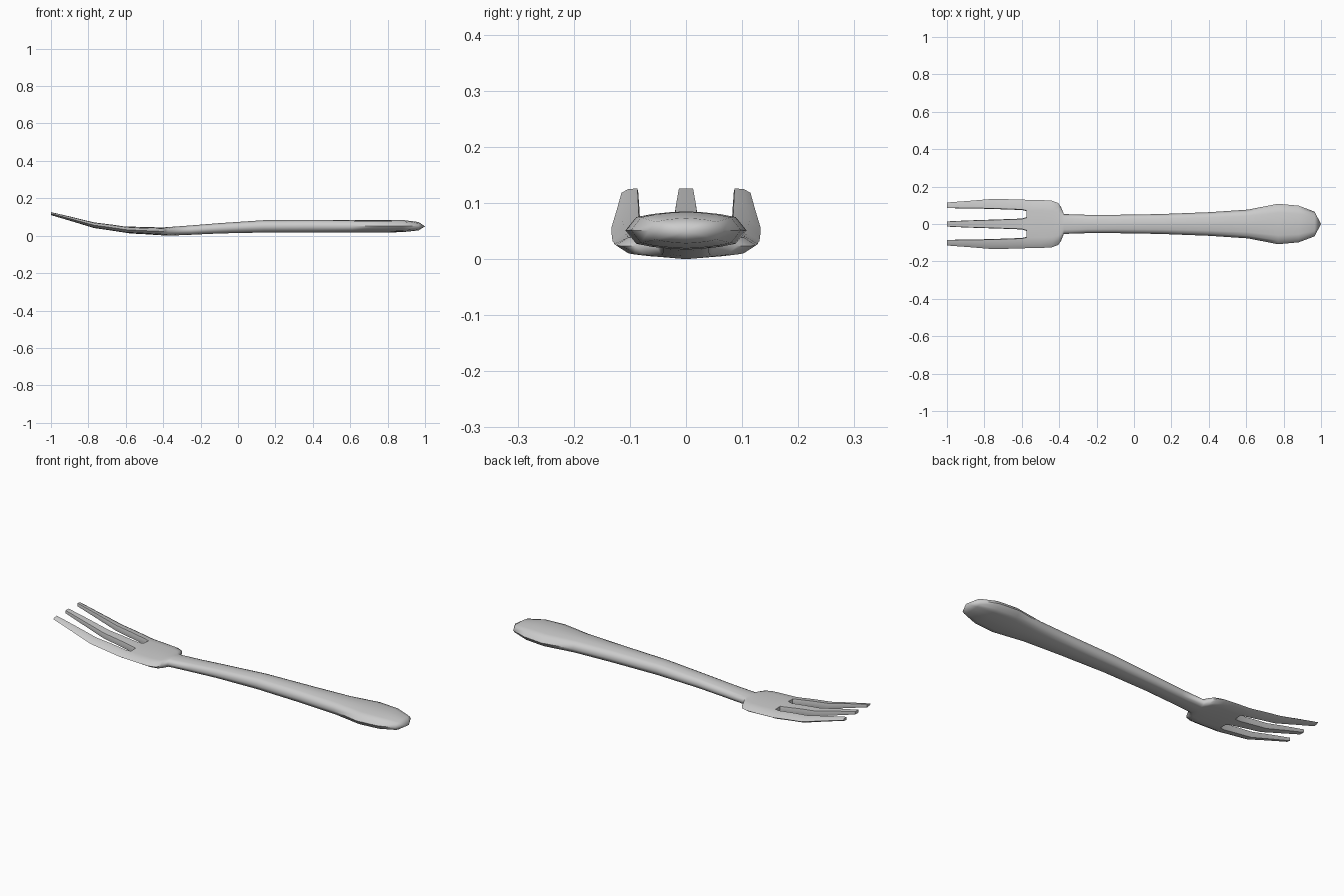
import bpy, bmesh, math

if "Cube" in bpy.data.objects:
    bpy.data.objects.remove(bpy.data.objects["Cube"])

bm = bmesh.new()

# Flattened oval cross-section: (width fraction, height fraction), half of the ring
HALF = [(1, 0), (.82, .7), (.56, .86), (.26, .96), (0, 1),
        (-.26, .96), (-.56, .86), (-.82, .7)]
SECTION = HALF + [(-u, -h) for u, h in HALF]

# Handle and head stations: x, half width, bottom z, top z
STATIONS = [
    (.965, .066, .028, .073), (.88, .098, .019, .084), (.77, .108, .017, .085),
    (.61, .077, .017, .085), (.4, .063, .017, .085), (.14, .053, .017, .083),
    (-.1, .049, .012, .067), (-.25, .049, .005, .055), (-.375, .053, .0, .046),
    (-.39, .09, .001, .045), (-.405, .112, .002, .044), (-.44, .125, .004, .045),
    (-.5, .128, .008, .046), (-.575, .129, .012, .049),
]


def ring(x, w, z0, z1):
    mid, half = (z0 + z1) / 2, (z1 - z0) / 2
    return [bm.verts.new((x, u * w, mid + h * half)) for u, h in SECTION]


# Loft the handle into the head
rings = [ring(*s) for s in STATIONS]
for a, b in zip(rings, rings[1:]):
    for i in range(16):
        j = (i + 1) % 16
        bm.faces.new((a[i], a[j], b[j], b[i]))

# Pointed handle end
tip = bm.verts.new((1, 0, .05))
for i in range(16):
    bm.faces.new((tip, rings[0][(i + 1) % 16], rings[0][i]))

# Front edge of the head: two slots between three tine roots
r = rings[-1]
mids = {}
for i, y in ((2, .069), (3, .037), (5, -.037), (6, -.069)):
    mids[i] = bm.verts.new((-.575, y, .0305))
for i, j in ((2, 3), (5, 6)):
    bm.faces.new((r[i], r[j], mids[j], mids[i]))
    bm.faces.new((mids[i], mids[j], r[16 - j], r[16 - i]))
roots = [
    (bm.faces.new((r[0], r[1], r[2], mids[2], r[14], r[15])), 1),
    (bm.faces.new((r[3], r[4], r[5], mids[5], r[11], r[12], r[13], mids[3])), 0),
    (bm.faces.new((r[6], r[7], r[8], r[9], r[10], mids[6])), -1),
]

# Tine stations: x, side tine centre y, side half width, middle half width, z, half height
TINES = [(-.6, .103, .028, .029, .032, .0165), (-.68, .105, .0275, .026, .044, .016),
         (-.77, .107, .026, .023, .056, .015), (-.89, .103, .02, .019, .089, .0115),
         (-1, .1, .015, .014, .118, .008)]
for face, side in roots:
    for x, yc, ws, wm, zc, hz in TINES:
        face = bmesh.ops.extrude_discrete_faces(bm, faces=[face])["faces"][0]
        ys = [v.co.y for v in face.verts]
        zs = [v.co.z for v in face.verts]
        y0, yh = (max(ys) + min(ys)) / 2, (max(ys) - min(ys)) / 2
        z0, zh = (max(zs) + min(zs)) / 2, (max(zs) - min(zs)) / 2
        w = ws if side else wm
        for v in face.verts:
            v.co = (x, side * yc + (v.co.y - y0) / yh * w,
                    zc + (v.co.z - z0) / zh * hz)

bmesh.ops.recalc_face_normals(bm, faces=bm.faces)
mesh = bpy.data.meshes.new("fork")
bm.to_mesh(mesh)
bm.free()
fork = bpy.data.objects.new("fork", mesh)
bpy.context.collection.objects.link(fork)

# Smooth shading with crisp tine tips
bpy.context.view_layer.objects.active = fork
fork.select_set(True)
bpy.ops.object.shade_smooth_by_angle(angle=math.radians(65))
